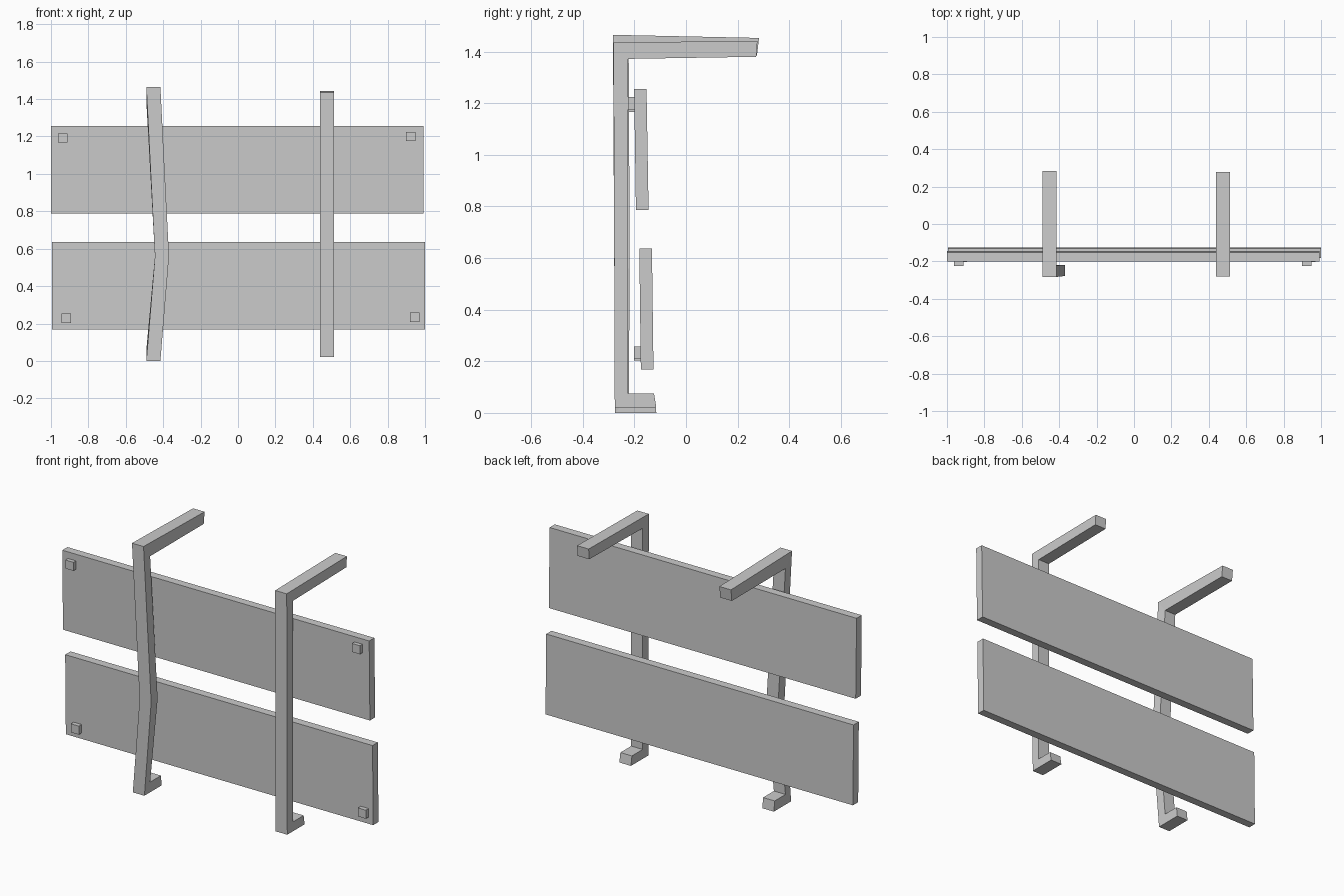
import bpy

if "Cube" in bpy.data.objects:
    bpy.data.objects.remove(bpy.data.objects["Cube"])


def mesh_object(name, verts, faces):
    mesh = bpy.data.meshes.new(name)
    mesh.from_pydata(verts, [], faces)
    obj = bpy.data.objects.new(name, mesh)
    bpy.context.collection.objects.link(obj)
    return obj


def sweep(name, sections):
    """Join four-cornered sections into a closed bar."""
    verts = [v for s in sections for v in s]
    n = len(sections)
    faces = [(3, 2, 1, 0), tuple(4 * (n - 1) + k for k in range(4))]
    for i in range(n - 1):
        for k in range(4):
            a, b = 4 * i + k, 4 * i + (k + 1) % 4
            faces.append((a, b, b + 4, a + 4))
    obj = mesh_object(name, verts, faces)
    # recalculate outward normals
    import bmesh
    bm = bmesh.new()
    bm.from_mesh(obj.data)
    bmesh.ops.recalc_face_normals(bm, faces=bm.faces)
    bm.to_mesh(obj.data)
    bm.free()
    return obj


def bracket(name, nodes, width=0.075):
    """Hooked post; each node is (left x, outer (y, z), inner (y, z))."""
    return sweep(name, [[(x, *o), (x + width, *o), (x + width, *i), (x, *i)]
                        for x, o, i in nodes])


def slab(name, x0, x1, bottom, top):
    """Bar along x; bottom and top are (front y, back y, z)."""
    section = [(bottom[0], bottom[2]), (bottom[1], bottom[2]),
               (top[1], top[2]), (top[0], top[2])]
    return sweep(name, [[(x, *p) for p in section] for x in (x0, x1)])


# Hooked posts: arm tip, top corner, (bend), bottom corner, foot tip
bracket("left_post", [
    (-0.49, (0.283, 1.453), (0.275, 1.385)),
    (-0.49, (-0.283, 1.465), (-0.222, 1.385)),
    (-0.444, (-0.278, 0.56), (-0.218, 0.56)),
    (-0.49, (-0.275, 0.0), (-0.222, 0.06)),
    (-0.49, (-0.115, 0.0), (-0.122, 0.06)),
])
bracket("right_post", [
    (0.438, (0.277, 1.442), (0.272, 1.38)),
    (0.438, (-0.281, 1.435), (-0.224, 1.372)),
    (0.438, (-0.276, 0.02), (-0.224, 0.075)),
    (0.438, (-0.115, 0.02), (-0.124, 0.075)),
])

# Slightly tilted boards
slab("upper_board", -1.0, 0.992, (-0.194, -0.145, 0.787), (-0.201, -0.153, 1.256))
slab("lower_board", -0.995, 1.0, (-0.175, -0.126, 0.168), (-0.181, -0.132, 0.637))

# Small corner spacers on the front of the boards
for name, x, z, y0, y1 in [
    ("upper_left_spacer", -0.963, 1.167, -0.224, -0.196),
    ("upper_right_spacer", 0.897, 1.175, -0.224, -0.196),
    ("lower_left_spacer", -0.943, 0.203, -0.202, -0.172),
    ("lower_right_spacer", 0.92, 0.208, -0.202, -0.172),
]:
    slab(name, x, x + 0.051, (y0, y1, z), (y0, y1, z + 0.05))
